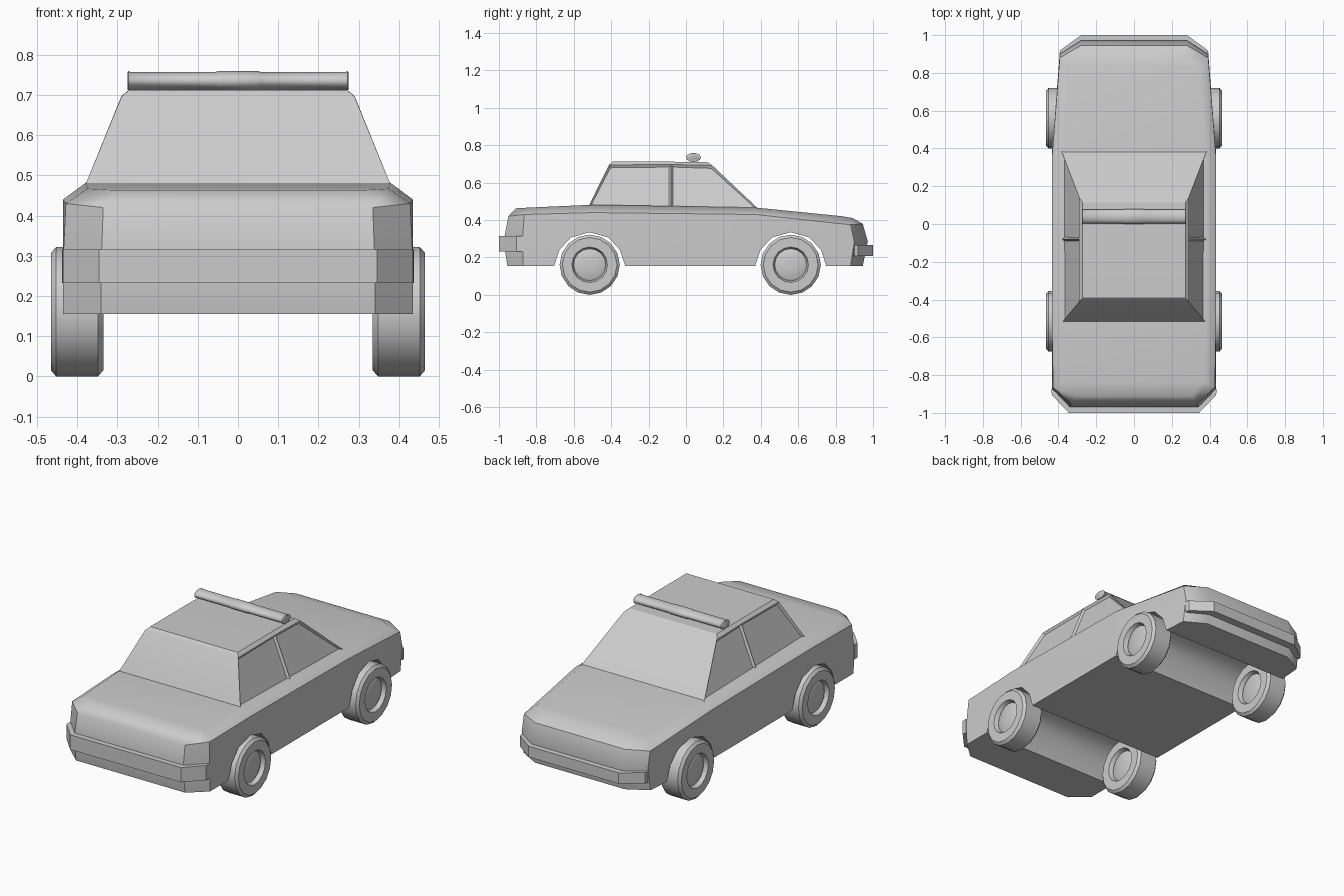
import bpy, bmesh, math
from mathutils import Vector

if "Cube" in bpy.data.objects:
    bpy.data.objects.remove(bpy.data.objects["Cube"])


def finish(name, bm, angle=40, weighted=False):
    bmesh.ops.recalc_face_normals(bm, faces=bm.faces)
    me = bpy.data.meshes.new(name)
    bm.to_mesh(me)
    bm.free()
    ob = bpy.data.objects.new(name, me)
    bpy.context.collection.objects.link(ob)
    bpy.ops.object.select_all(action='DESELECT')
    bpy.context.view_layer.objects.active = ob
    ob.select_set(True)
    bpy.ops.object.shade_smooth_by_angle(angle=math.radians(angle))
    if weighted:
        ob.modifiers.new("normals", 'WEIGHTED_NORMAL').keep_sharp = True
    return ob


def rings_to_bm(levels):
    """Stack half outlines (x, y, z), mirror them in x and cap both ends with strips."""
    bm = bmesh.new()
    rows = []
    for lv in levels:
        r = [bm.verts.new(p) for p in lv]
        l = [bm.verts.new((-x, y, z)) for x, y, z in lv]
        rows.append((r, l))
    n = len(levels[0])
    for (r0, l0), (r1, l1) in zip(rows, rows[1:]):
        a, b = r0 + l0[::-1], r1 + l1[::-1]
        for i in range(2 * n):
            j = (i + 1) % (2 * n)
            bm.faces.new((a[i], a[j], b[j], b[i]))
    for r, l in (rows[0], rows[-1]):
        for i in range(n - 1):
            bm.faces.new((r[i], r[i + 1], l[i + 1], l[i]))
    return bm


def flat(pts, z):
    return [(x, y, z) for x, y in pts]


def lathe_x(name, profile, segs, centre, sy=1, sz=1, angle=40):
    """Revolve (x, radius) points about the x axis."""
    bm = bmesh.new()
    rows = []
    for x, r in profile:
        rows.append([bm.verts.new((centre[0] + x,
                                   centre[1] + sy * r * math.cos(2 * math.pi * k / segs),
                                   centre[2] + sz * r * math.sin(2 * math.pi * k / segs)))
                     for k in range(segs)])
    for a, b in zip(rows, rows[1:]):
        for k in range(segs):
            m = (k + 1) % segs
            bm.faces.new((a[k], a[m], b[m], b[k]))
    bm.faces.new(rows[0])
    bm.faces.new(rows[-1])
    return finish(name, bm, angle)


WHEELS_Y = (-0.515, 0.56)

# Lower body: plan outlines stacked from sill to bonnet
sill = [(.34, -.955), (.435, -.87), (.435, -.5), (.435, .37), (.395, .88), (.28, .945)]
waist = [(.34, -.975), (.435, -.875), (.435, -.5), (.435, .37), (.393, .90), (.28, .972)]
shoulder = [(.335, -.95, .42), (.428, -.865, .43), (.435, -.5, .44),
            (.433, .37, .43), (.393, .88, .375), (.28, .945, .38)]
deck = [(.305, -.91, .463), (.375, -.835, .467), (.378, -.5, .482),
        (.376, .37, .467), (.345, .83, .421), (.265, .89, .411)]
bm = rings_to_bm([flat(sill, .155), flat(waist, .285), shoulder, deck])
body = finish("body", bm)

# Wheel arches cut right across the body
arch = [(-.19, .10), (-.19, .155), (-.162, .24), (-.10, .307), (0, .335),
        (.10, .307), (.162, .24), (.19, .155), (.19, .10)]
for wy in WHEELS_Y:
    cb = bmesh.new()
    f = cb.faces.new([cb.verts.new((-.6, wy + y, z)) for y, z in arch])
    ext = bmesh.ops.extrude_face_region(cb, geom=[f])
    bmesh.ops.translate(cb, vec=(1.2, 0, 0),
                        verts=[v for v in ext["geom"] if isinstance(v, bmesh.types.BMVert)])
    cutter = finish("arch_cutter", cb)
    cutter.hide_render = True
    mod = body.modifiers.new("arch", 'BOOLEAN')
    mod.operation = 'DIFFERENCE'
    mod.solver = 'EXACT'
    mod.object = cutter
    bpy.context.view_layer.objects.active = body
    bpy.ops.object.modifier_apply(modifier=mod.name)
    bpy.data.objects.remove(cutter)
bpy.ops.object.select_all(action='DESELECT')
body.select_set(True)
bpy.context.view_layer.objects.active = body
bpy.ops.object.shade_smooth_by_angle(angle=math.radians(62))
body.modifiers.new("normals", 'WEIGHTED_NORMAL').keep_sharp = True

# Bumpers wrapping each end
low = [(.345, -1.0), (.435, -.905), (.437, -.875), (.40, -.87)]
finish("bumper_low_deck_end", rings_to_bm([flat(low, .232), flat(low, .315)]), 30)
nose = [(.28, 1.0), (.39, .92), (.395, .90), (.36, .89)]
finish("bumper_nose_end", rings_to_bm([flat(nose, .207), flat(nose, .268)]), 30)

# Cabin with recessed side windows
base = [(.384, -.525, .465), (.384, -.08, .465), (.384, .385, .462)]
eaves = [(.29, -.412, .695), (.29, -.08, .697), (.29, .14, .693)]
roof = [(.272, -.392, .712), (.272, -.08, .712), (.272, .115, .710)]
bm = rings_to_bm([base, eaves, roof])
bm.normal_update()
bmesh.ops.recalc_face_normals(bm, faces=bm.faces)
sides = [f for f in bm.faces if abs(f.normal.x) > .8]
bmesh.ops.inset_individual(bm, faces=sides, thickness=.014, depth=-.012)
finish("cabin", bm, 28)

# Roof light bar
bar = [(-.275, .9), (-.272, 1), (-.268, .93), (-.055, .93), (-.05, 1),
       (.05, 1), (.055, .93), (.268, .93), (.272, 1), (.275, .9)]
lathe_x("light_bar", bar, 12, (0, .04, .735), .04, .024, 50)

# Wheels: tyre with recessed hub on both faces
half = [(.048, 0.012), (.048, .075), (.042, .086), (.065, .095), (.065, .146), (.052, .161)]
profile = half + [(-x, r) for x, r in reversed(half)]
for s, side in ((1, "right"), (-1, "left")):
    for wy, end in zip(WHEELS_Y, ("front", "back")):
        lathe_x(f"wheel_{end}_{side}", profile, 16, (s * .4, wy, .161), angle=35)
